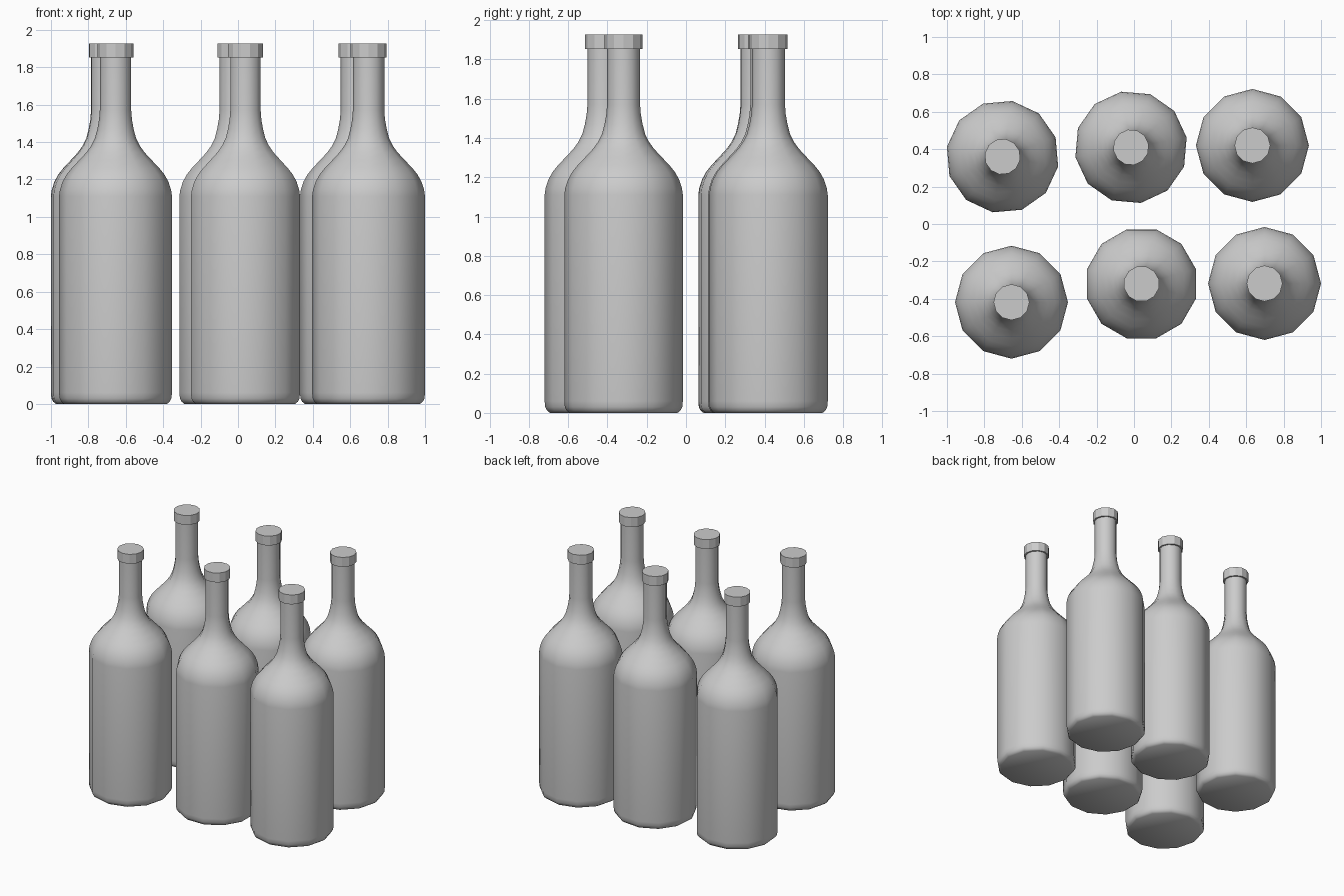
import bpy, bmesh
from math import radians, cos, sin, tau

if "Cube" in bpy.data.objects:
    bpy.data.objects.remove(bpy.data.objects["Cube"])

SIDES = 12

# (radius, height) outlines
BOTTLE = [(0.275, 0.005), (0.290, 0.012), (0.299, 0.03), (0.302, 0.06),
          (0.302, 1.11), (0.297, 1.145), (0.283, 1.188), (0.262, 1.226),
          (0.235, 1.26), (0.195, 1.302), (0.155, 1.345), (0.130, 1.38),
          (0.110, 1.42), (0.097, 1.47), (0.088, 1.52), (0.084, 1.57), (0.084, 1.87)]
CAP = [(0.096, 1.853), (0.096, 1.928)]
BOTTLE[0] = (0.275, 0.0)

# x, y, turn in degrees
PLACES = [(-0.703, 0.36, 20), (-0.016, 0.41, 10), (0.633, 0.42, 0),
          (-0.655, -0.418, 0), (0.04, -0.32, 15), (0.698, -0.318, 0)]


def lathe(name, profile):
    """Closed solid of revolution with flat end faces."""
    bm = bmesh.new()
    rings = [[bm.verts.new((r * cos(i * tau / SIDES), r * sin(i * tau / SIDES), z))
              for i in range(SIDES)] for r, z in profile]
    for low, high in zip(rings, rings[1:]):
        for i in range(SIDES):
            j = (i + 1) % SIDES
            bm.faces.new((low[i], low[j], high[j], high[i]))
    bm.faces.new(rings[0][::-1])
    bm.faces.new(rings[-1])
    mesh = bpy.data.meshes.new(name)
    bm.to_mesh(mesh)
    bm.free()
    return mesh


def place(name, mesh, x, y, turn, angle):
    obj = bpy.data.objects.new(name, mesh.copy())
    bpy.context.collection.objects.link(obj)
    obj.location = (x, y, 0)
    obj.rotation_euler.z = radians(turn)
    bpy.ops.object.select_all(action='DESELECT')
    obj.select_set(True)
    bpy.context.view_layer.objects.active = obj
    bpy.ops.object.shade_smooth_by_angle(angle=radians(angle))


bottle_mesh = lathe("bottle", BOTTLE)
cap_mesh = lathe("cap", CAP)

# Six bottles, each with a faceted cap
for n, (x, y, turn) in enumerate(PLACES, 1):
    place(f"bottle_{n}", bottle_mesh, x, y, turn, 40)
    place(f"cap_{n}", cap_mesh, x, y, turn, 20)

bpy.data.meshes.remove(bottle_mesh)
bpy.data.meshes.remove(cap_mesh)
